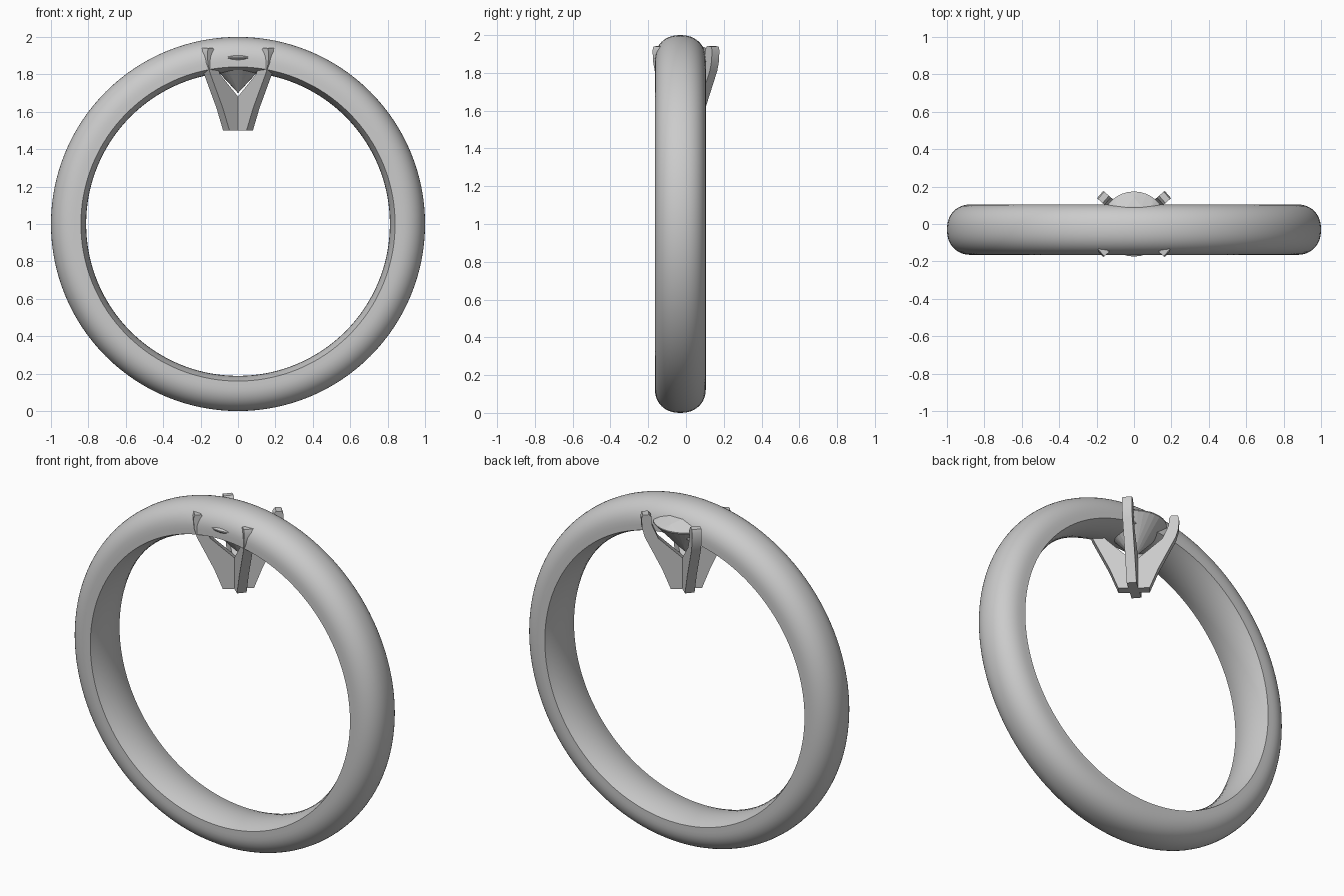
import bpy, bmesh, math
from mathutils import Vector

if "Cube" in bpy.data.objects:
    bpy.data.objects.remove(bpy.data.objects["Cube"])


def finish(name, bm, smooth=False):
    bmesh.ops.recalc_face_normals(bm, faces=bm.faces)
    me = bpy.data.meshes.new(name)
    bm.to_mesh(me)
    bm.free()
    ob = bpy.data.objects.new(name, me)
    bpy.context.collection.objects.link(ob)
    if smooth:
        bpy.ops.object.select_all(action='DESELECT')
        bpy.context.view_layer.objects.active = ob
        ob.select_set(True)
        bpy.ops.object.shade_smooth_by_angle(angle=math.radians(35))
    return ob


# Band: domed outside, slightly bulged inside, revolved about the y axis
CY, HALF, EDGE, SIDE = -0.03, 0.135, 0.84, 0.87
profile = []
for i in range(25):
    a = math.pi * i / 24
    c, s = math.cos(a), math.sin(a)
    p = 2 / 2.2
    profile.append((SIDE + (1 - SIDE) * abs(s) ** p,
                    CY + HALF * math.copysign(abs(c) ** p, c)))
for i in range(9):
    t = -1 + i / 4
    profile.append((EDGE - 0.028 * (1 - t * t), CY + HALF * t))
N = 128
bm = bmesh.new()
rings = []
for k in range(N):
    a = 2 * math.pi * k / N
    rings.append([bm.verts.new((r * math.cos(a), y, 1 + r * math.sin(a))) for r, y in profile])
for k in range(N):
    r0, r1 = rings[k], rings[(k + 1) % N]
    for j in range(len(profile)):
        j2 = (j + 1) % len(profile)
        bm.faces.new((r0[j], r0[j2], r1[j2], r1[j]))
finish("band", bm, True)

# Prongs: four upright plates meeting at the base, profile as (radius, z)
prong = [(0, 1.5), (0.083, 1.5), (0.13, 1.62), (0.222, 1.81), (0.236, 1.86), (0.24, 1.92),
         (0.233, 1.94), (0.2, 1.942), (0.186, 1.925), (0.184, 1.88), (0.15, 1.8), (0, 1.66)]
for n, deg in enumerate((41, 139, 221, 319)):
    a = math.radians(deg)
    d = Vector((math.cos(a), math.sin(a), 0))
    w = Vector((-d.y, d.x, 0)) * 0.026
    bm = bmesh.new()
    sides = [[bm.verts.new(d * r + Vector((0, 0, z)) + w * s) for r, z in prong] for s in (-1, 1)]
    bm.faces.new(sides[0])
    bm.faces.new(sides[1][::-1])
    for j in range(len(prong)):
        j2 = (j + 1) % len(prong)
        bm.faces.new((sides[0][j], sides[0][j2], sides[1][j2], sides[1][j]))
    finish(f"prong_{n + 1}", bm, True)

# Stone: brilliant cut as the hull of table, crown, girdle and culet points
bm = bmesh.new()
for r, z, count, off in ((0.1, 1.938, 8, 0.5), (0.142, 1.917, 8, 0), (0.174, 1.893, 32, 0),
                         (0.174, 1.887, 32, 0), (0.05, 1.752, 8, 0.5)):
    for i in range(count):
        a = 2 * math.pi * (i + off) / count
        bm.verts.new((r * math.cos(a), r * math.sin(a), z))
bm.verts.new((0, 0, 1.7))
bmesh.ops.convex_hull(bm, input=bm.verts)
bmesh.ops.dissolve_limit(bm, angle_limit=math.radians(1), verts=bm.verts, edges=bm.edges)
finish("stone", bm)
